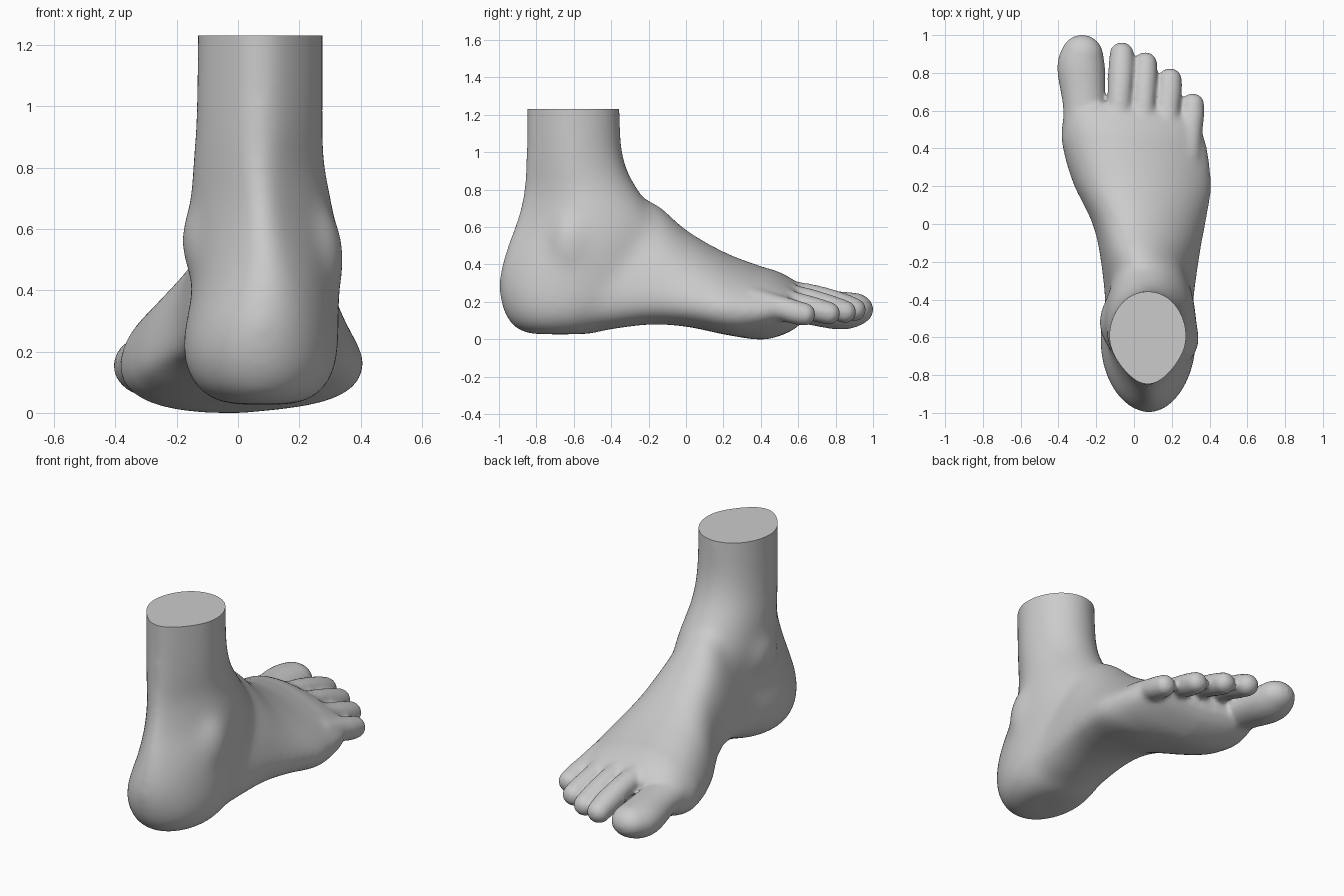
import bpy, bmesh
from math import sin, cos, pi
from mathutils import Matrix, Vector

if "Cube" in bpy.data.objects:
    bpy.data.objects.remove(bpy.data.objects["Cube"])

N = 48
bm = bmesh.new()


def spline(keys, steps):
    """Catmull-Rom interpolation through rows of numbers."""
    rows = [Vector(k) for k in keys]
    out = []
    for i in range(len(rows) - 1):
        p0, p1, p2 = rows[max(i - 1, 0)], rows[i], rows[i + 1]
        p3 = rows[min(i + 2, len(rows) - 1)]
        for s in range(steps):
            t = s / steps
            out.append(0.5 * (2 * p1 + (p2 - p0) * t
                              + (2 * p0 - 5 * p1 + 4 * p2 - p3) * t * t
                              + (3 * p1 - p0 - 3 * p2 + p3) * t ** 3))
    return out + [rows[-1]]


def loft(rings):
    loops = [[bm.verts.new(p) for p in ring] for ring in rings]
    for a, b in zip(loops, loops[1:]):
        for i in range(N):
            j = (i + 1) % N
            bm.faces.new((a[i], a[j], b[j], b[i]))
    bm.faces.new(loops[0])
    bm.faces.new(loops[-1])


def power(v, e):
    return abs(v) ** e * (1 if v >= 0 else -1)


def ball(pos, size):
    bmesh.ops.create_uvsphere(bm, u_segments=24, v_segments=16, radius=1,
                              matrix=Matrix.Translation(pos) @ Matrix.Diagonal((*size, 1)))


def leg_ring(k):
    z, xl, xr, yb, yf, pinch = k
    xc, rx, yc, ry = (xl + xr) / 2, (xr - xl) / 2, (yb + yf) / 2, (yf - yb) / 2
    pts = []
    for i in range(N):
        a = 2 * pi * i / N
        w = 1 - pinch * max(0, -sin(a)) ** 1.6     # narrower towards the back tendon
        pts.append((xc + rx * cos(a) * w, yc + ry * sin(a), z))
    return pts


def foot_ring(k):
    y, xl, xr, zb, zt, ze, ridge, arch, shear = k
    xc, rx = (xl + xr) / 2, (xr - xl) / 2
    pts = []
    for i in range(N):
        a = 2 * pi * i / N
        c, s = cos(a), sin(a)
        if s >= 0:
            x = xc + rx * c + (ridge - xc) * s * s
            z = ze + (zt - ze) * s ** 1.3
        else:
            # positive arch lifts the inner side, negative lifts the outer side
            x = xc + rx * power(c, 0.75)
            z = ze + (ze - zb) * power(s, 0.8) + max(0, arch * (xc - x) / rx) * abs(s)
        pts.append((x, y - shear * (x - xc), z))
    return pts


# Leg and heel: stacked horizontal sections (z, left, right, back, front, pinch)
leg = [(.025, -.04, .20, -.85, -.50, 0), (.06, -.115, .265, -.92, -.40, 0),
       (.12, -.16, .31, -.965, -.32, 0), (.20, -.182, .328, -.993, -.24, 0),
       (.30, -.17, .33, -1.004, -.17, .05), (.40, -.15, .33, -.987, -.13, .17),
       (.50, -.15, .33, -.96, -.12, .37), (.60, -.157, .32, -.925, -.13, .52),
       (.70, -.155, .305, -.893, -.19, .55), (.80, -.15, .285, -.873, -.255, .5),
       (.90, -.142, .28, -.864, -.31, .42), (1.05, -.137, .28, -.858, -.345, .38),
       (1.40, -.132, .28, -.857, -.355, .34)]
loft([leg_ring(k) for k in spline(leg, 5)])

# Instep, arch and ball: upright sections
# (y, left, right, bottom, top, widest z, ridge x, arch lift, shear)
body = [(-.70, -.13, .28, .04, .50, .22, .07, 0, 0),
        (-.45, -.15, .31, .045, .68, .22, .06, .03, 0),
        (-.20, -.178, .345, .075, .745, .22, .03, .10, 0),
        (0, -.222, .38, .065, .585, .20, 0, .10, 0),
        (.20, -.325, .41, .025, .465, .17, -.045, .03, .05),
        (.38, -.38, .397, -.003, .393, .16, -.08, -.03, .10),
        (.48, -.38, .38, .012, .36, .16, -.09, -.04, .13),
        (.57, -.352, .34, .055, .31, .17, -.09, -.03, .13),
        (.62, -.27, .26, .11, .265, .18, -.08, 0, .13)]
loft([foot_ring(k) for k in spline(body, 6)])

# Ankle bones
ball((-.09, -.52, .56), (.098, .15, .16))
ball((.235, -.61, .50), (.115, .13, .20))

# Toes: chains of balls (x, y, z, radius), with width and height factors per toe
toes = [
    (1, .8, [(-.252, .44, .19, .125), (-.263, .64, .172, .116),
             (-.280, .82, .152, .127), (-.275, .89, .158, .112)]),
    (1.04, 1, [(-.09, .45, .265, .07), (-.075, .68, .227, .064),
               (-.067, .82, .185, .066), (-.065, .90, .157, .062)]),
    (1.04, 1, [(.04, .43, .255, .07), (.05, .65, .21, .062),
               (.058, .78, .168, .063), (.06, .85, .145, .06)]),
    (1.06, 1, [(.16, .40, .235, .07), (.175, .58, .192, .062),
               (.185, .70, .155, .064), (.19, .765, .137, .06)]),
    (1.02, 1, [(.28, .36, .20, .075), (.296, .49, .17, .066),
               (.306, .57, .147, .066), (.31, .63, .132, .062)])]
for wide, tall, keys in toes:
    for x, y, z, r in spline(keys, 6):
        ball((x, y, z), (r * wide, r, r * tall))

# Fuse everything into one skin
bmesh.ops.recalc_face_normals(bm, faces=bm.faces)
mesh = bpy.data.meshes.new("foot")
bm.to_mesh(mesh)
bm.free()
foot = bpy.data.objects.new("foot", mesh)
bpy.context.collection.objects.link(foot)
mod = foot.modifiers.new("fuse", 'REMESH')
mod.mode = 'VOXEL'
mod.voxel_size = 0.011
skin = bpy.data.meshes.new_from_object(
    foot.evaluated_get(bpy.context.evaluated_depsgraph_get()))
foot.modifiers.clear()
foot.data = skin

# Soften the blends, strongest at the ankle and lightest at the toes
bm = bmesh.new()
bm.from_mesh(skin)
for limit, count in ((-.05, 40), (.15, 12), (.3, 10), (.42, 8), (.64, 7), (2, 4)):
    verts = [v for v in bm.verts if v.co.y < limit]
    for _ in range(count):
        bmesh.ops.smooth_vert(bm, verts=verts, factor=0.5,
                              use_axis_x=True, use_axis_y=True, use_axis_z=True)

# Flat cut across the leg
cut = bmesh.ops.bisect_plane(bm, geom=bm.verts[:] + bm.edges[:] + bm.faces[:],
                             plane_co=(0, 0, 1.23), plane_no=(0, 0, 1), clear_outer=True)
rim = [e for e in cut["geom_cut"] if isinstance(e, bmesh.types.BMEdge)]
bmesh.ops.contextual_create(bm, geom=rim)
low = min(v.co.z for v in bm.verts)
bmesh.ops.translate(bm, verts=bm.verts, vec=(0, 0, -low))
bmesh.ops.recalc_face_normals(bm, faces=bm.faces)
bm.to_mesh(skin)
bm.free()

bpy.context.view_layer.objects.active = foot
foot.select_set(True)
bpy.ops.object.shade_smooth_by_angle(angle=0.8)
